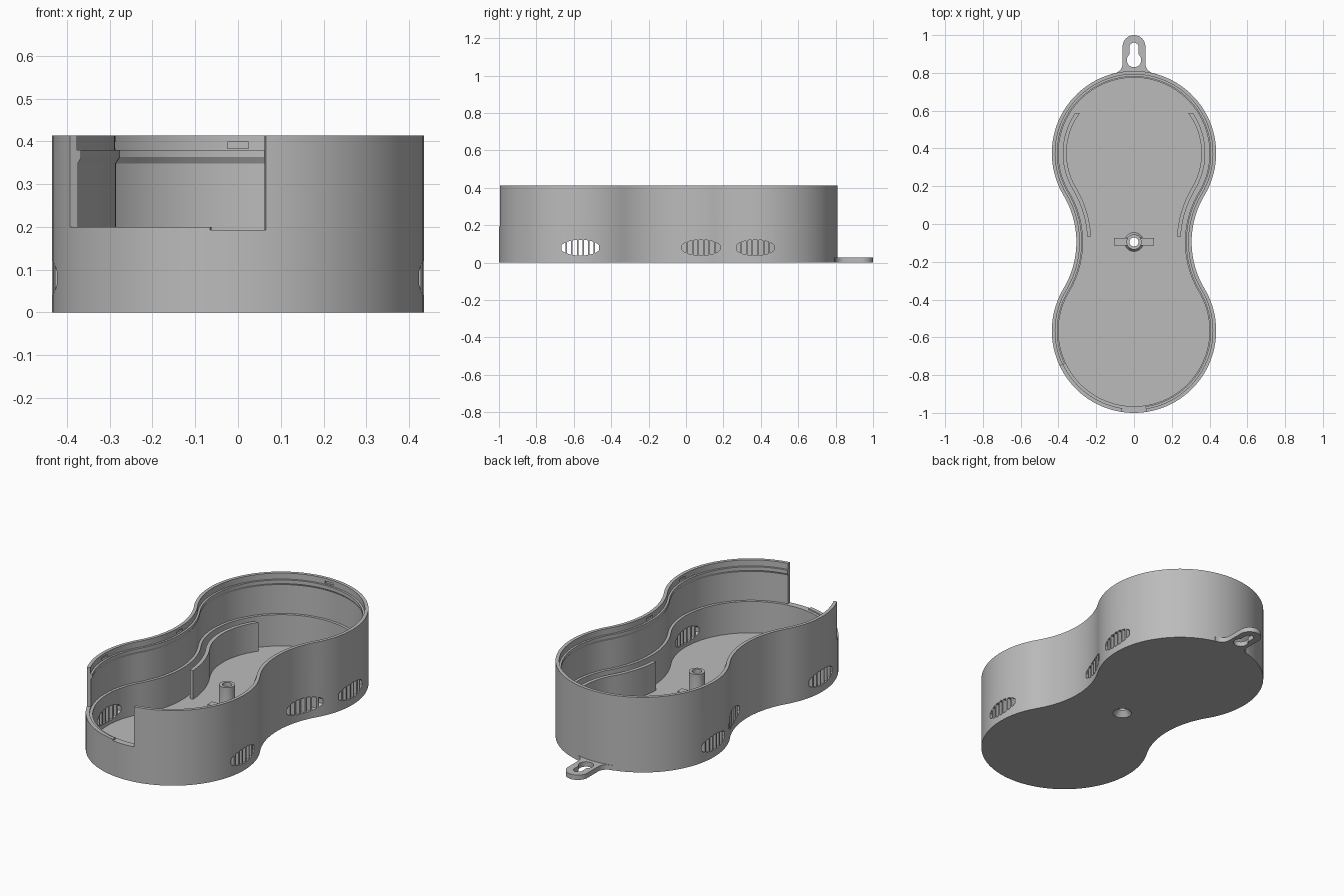
import bpy, bmesh
from math import sin, cos, pi, atan2, hypot, asin, sqrt, radians

cube = bpy.data.objects.get("Cube")
if cube:
    bpy.data.objects.remove(cube, do_unlink=True)

# Main dimensions: two round lobes joined by a concave waist
R, Y_BACK, Y_FRONT, WAIST = 0.435, 0.375, -0.565, 0.305
Y_MID = (Y_BACK + Y_FRONT) / 2
H = (Y_BACK - Y_FRONT) / 2
FILLET = (WAIST**2 + H**2 - R**2) / (2 * (R - WAIST))
CX = WAIST + FILLET
TH = atan2(H, CX)
TOP, FLOOR, LEDGE = 0.413, 0.02, 0.192

gray = bpy.data.materials.new("gray plastic")
gray.use_nodes = True
COLOR = (0.5, 0.5, 0.5, 1)
gray.diffuse_color = COLOR
gray.node_tree.nodes["Principled BSDF"].inputs["Base Color"].default_value = COLOR


def arc(cx, cy, r, a, b, n):
    return [(cx + r * cos(a + (b - a) * i / n), cy + r * sin(a + (b - a) * i / n))
            for i in range(n + 1)]


def outline(o):
    """Closed contour, moved inward by o."""
    return (arc(0, Y_BACK, R - o, -TH, pi + TH, 72)[:-1]
            + arc(-CX, Y_MID, FILLET + o, TH, -TH, 24)[:-1]
            + arc(0, Y_FRONT, R - o, pi - TH, 2 * pi + TH, 72)[:-1]
            + arc(CX, Y_MID, FILLET + o, pi + TH, pi - TH, 24)[:-1])


def outer_x(y):
    """Half width of the contour at y."""
    for c in (Y_BACK, Y_FRONT):
        if abs(y - c) < R and abs(y - Y_MID) > H - R * sin(TH):
            return sqrt(R**2 - (y - c)**2)
    return CX - sqrt(FILLET**2 - (y - Y_MID)**2)


def loft(bm, rings):
    """Skin closed rings of 3D points and cap both ends."""
    loops = [[bm.verts.new(p) for p in ring] for ring in rings]
    n = len(loops[0])
    for lo, hi in zip(loops, loops[1:]):
        for i in range(n):
            j = (i + 1) % n
            bm.faces.new((lo[i], lo[j], hi[j], hi[i]))
    bm.faces.new(loops[0][::-1])
    bm.faces.new(loops[-1])


def prism(bm, pts, z0, z1):
    loft(bm, [[(x, y, z) for x, y in pts] for z in (z0, z1)])


def box(bm, x0, x1, y0, y1, z0, z1):
    prism(bm, [(x0, y0), (x1, y0), (x1, y1), (x0, y1)], z0, z1)


def finish(name, bm):
    bmesh.ops.recalc_face_normals(bm, faces=bm.faces)
    mesh = bpy.data.meshes.new(name)
    bm.to_mesh(mesh)
    bm.free()
    mesh.materials.append(gray)
    obj = bpy.data.objects.new(name, mesh)
    bpy.context.scene.collection.objects.link(obj)
    return obj


def activate(obj):
    bpy.ops.object.select_all(action='DESELECT')
    obj.select_set(True)
    bpy.context.view_layer.objects.active = obj


def cut(obj, *cutters):
    for c in cutters:
        c.hide_render = True
        activate(obj)
        mod = obj.modifiers.new("cut", 'BOOLEAN')
        mod.operation, mod.solver, mod.object = 'DIFFERENCE', 'EXACT', c
        bpy.ops.object.modifier_apply(modifier=mod.name)


def smooth(obj):
    activate(obj)
    bpy.ops.object.shade_smooth_by_angle(angle=radians(25))


# Shell: wall profile (inset, height) swept around the contour
profile = [(0, 0), (0, TOP), (0.018, TOP), (0.018, 0.38), (0.029, 0.38), (0.029, 0.363),
           (0.02, 0.348), (0.02, LEDGE), (0.035, LEDGE), (0.035, FLOOR)]
bm = bmesh.new()
loft(bm, [[(x, y, z) for x, y in outline(o)] for o, z in profile])
shell = finish("shell", bm)


# Front opening with a slightly lower step in its middle
def wedge(name, x0, x1, z0):
    a, b = (asin(x / R) - pi / 2 for x in (x0, x1))
    pts = [(r * cos(t), Y_FRONT + r * sin(t)) for r, t in ((0.3, a), (0.6, a), (0.6, b), (0.3, b))]
    bm = bmesh.new()
    prism(bm, pts, z0, 0.5)
    return finish(name, bm)


opening = wedge("opening_cutter", -0.393, 0.065, 0.2)
step = wedge("opening_step_cutter", -0.065, 0.065, LEDGE)

# Oval vents made of upright slots, three on each side
bm = bmesh.new()
for s in (-1, 1):
    for yc in (Y_FRONT, 0.08, 0.37):
        for k in range(-3, 4):
            y = yc + k * 0.03
            edge = [y - 0.011 + 0.0055 * i for i in range(5)]
            half = [0.042 * sqrt(max(0.02, 1 - ((e - yc) / 0.106)**2)) for e in edge]
            pts = ([(e, 0.08 + h) for e, h in zip(edge, half)]
                   + [(e, 0.08 - h) for e, h in zip(edge[::-1], half[::-1])])
            x_in = min(outer_x(edge[0]), outer_x(edge[-1])) - 0.045
            loft(bm, [[(s * x, p, z) for p, z in pts] for x in (x_in, 0.6)])
vents = finish("vent_cutter", bm)

# Snap notches inside the rim
bm = bmesh.new()
box(bm, -0.025, 0.025, 0.77, 0.802, 0.383, 0.398)
for s in (-1, 1):
    for y, x in ((Y_FRONT, R), (Y_MID, WAIST)):
        x0, x1 = sorted((s * (x - 0.04), s * (x - 0.009)))
        box(bm, x0, x1, y - 0.025, y + 0.025, 0.383, 0.398)
notches = finish("notch_cutter", bm)

# Screw hole with a countersink underneath
bm = bmesh.new()
loft(bm, [[(x, y, z) for x, y in arc(0, Y_MID, r, 0, 2 * pi, 32)[:-1]]
          for r, z in ((0.05, -0.01), (0.048, 0), (0.024, 0.03), (0.024, 0.3))])
hole = finish("screw_hole_cutter", bm)
cut(shell, opening, step, vents, notches, hole)
smooth(shell)

# Screw post with flared foot, and the low rib across it
bm = bmesh.new()
loft(bm, [[(x, y, z) for x, y in arc(0, Y_MID, r, 0, 2 * pi, 32)[:-1]]
          for r, z in ((0.05, 0.012), (0.05, 0.022), (0.043, 0.03), (0.04, 0.04), (0.04, 0.175))])
post = finish("screw_post", bm)
bm = bmesh.new()
box(bm, -0.105, 0.105, Y_MID - 0.02, Y_MID + 0.02, 0.012, 0.045)
rib = finish("post_rib", bm)
for part in (post, rib):
    cut(part, hole)
    smooth(part)


# Curved partitions standing on the floor behind the rear vents
def partition_path(o):
    start = asin((0.587 - Y_BACK) / (R - o))
    end = pi - asin((-0.065 - Y_MID) / (FILLET + o))
    return (arc(0, Y_BACK, R - o, start, -TH, 24)[:-1]
            + arc(CX, Y_MID, FILLET + o, pi - TH, end, 12))


for s, side in ((1, "left"), (-1, "right")):
    bm = bmesh.new()
    pts = partition_path(0.058) + partition_path(0.078)[::-1]
    prism(bm, [(s * x, y) for x, y in pts], 0.012, 0.178)
    smooth(finish(side + "_partition", bm))

# Hanging tab with a keyhole
right_edge = [(0.113, 0.78)] + arc(0.113, 0.85, 0.053, 1.5 * pi, pi, 8)
pts = (right_edge + arc(0, 0.94, 0.06, 0, pi, 24)
       + [(-x, y) for x, y in right_edge[::-1]])
bm = bmesh.new()
prism(bm, pts, 0, 0.027)
tab = finish("hanging_tab", bm)
a = asin(0.024 / 0.038)
bm = bmesh.new()
prism(bm, arc(0, 0.936, 0.024, 0, pi, 16) + arc(0, 0.868, 0.038, pi / 2 + a, 2.5 * pi - a, 28),
      -0.05, 0.1)
keyhole = finish("keyhole_cutter", bm)
cut(tab, keyhole)
smooth(tab)

# Remove the used cutters
for c in (opening, step, vents, notches, hole, keyhole):
    bpy.data.objects.remove(c, do_unlink=True)
